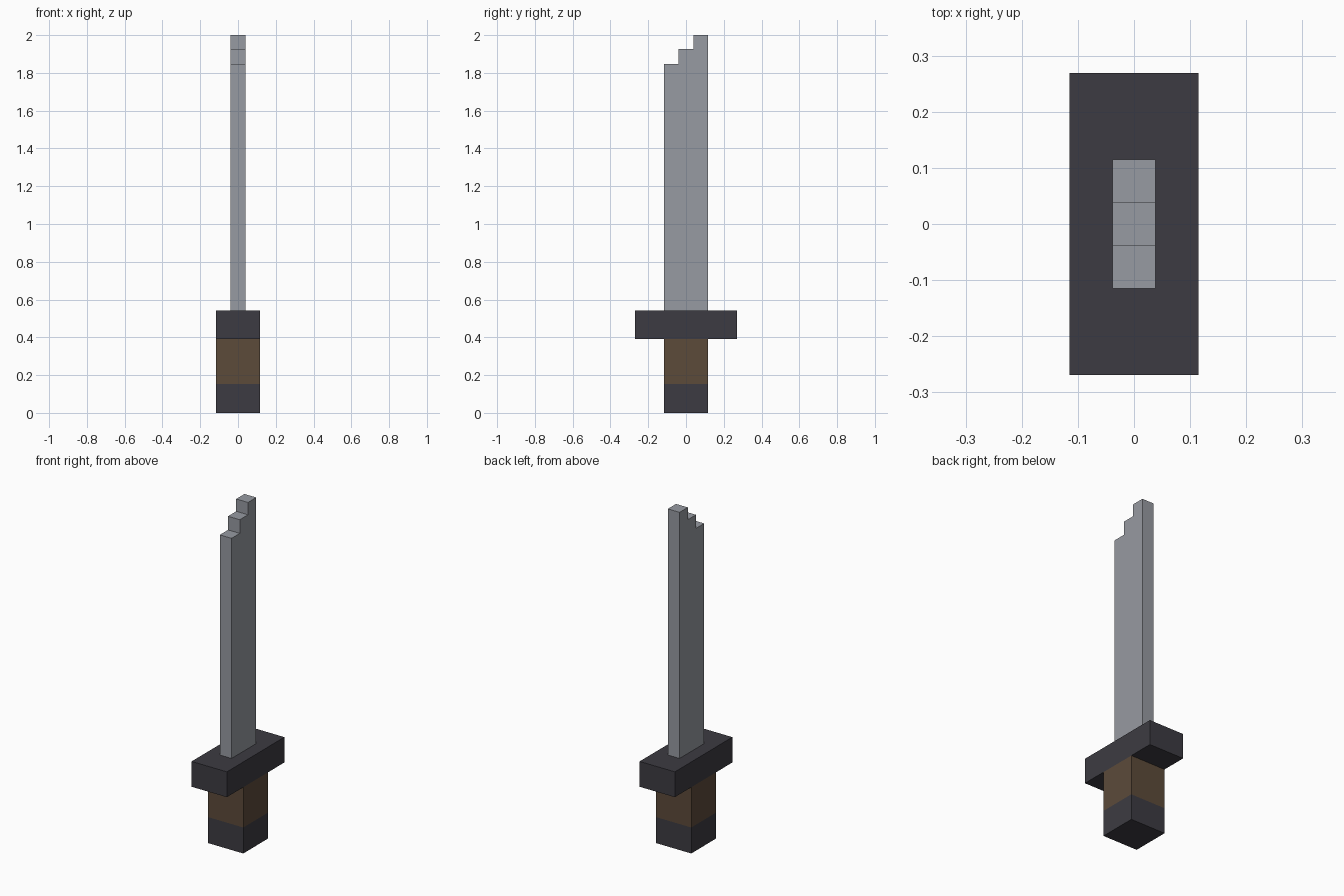
import bpy
import bmesh

cube = bpy.data.objects.get("Cube")
if cube:
    bpy.data.objects.remove(cube, do_unlink=True)

U = 2 / 26  # one block unit


def material(name, rgb):
    mat = bpy.data.materials.new(name)
    mat.use_nodes = True
    mat.diffuse_color = (*rgb, 1)
    mat.node_tree.nodes["Principled BSDF"].inputs["Base Color"].default_value = (*rgb, 1)
    return mat


def extruded(name, profile, width, mat):
    """Extrude a side profile of (y, z) points across x, centred on x = 0."""
    bm = bmesh.new()
    face = bm.faces.new([bm.verts.new((-width / 2, y, z)) for y, z in profile])
    moved = bmesh.ops.extrude_face_region(bm, geom=[face])["geom"]
    bmesh.ops.translate(bm, vec=(width, 0, 0),
                        verts=[v for v in moved if isinstance(v, bmesh.types.BMVert)])
    bmesh.ops.recalc_face_normals(bm, faces=bm.faces)
    mesh = bpy.data.meshes.new(name)
    bm.to_mesh(mesh)
    bm.free()
    mesh.materials.append(mat)
    obj = bpy.data.objects.new(name, mesh)
    bpy.context.collection.objects.link(obj)
    return obj


def block(name, width, depth, bottom, top, mat):
    d = depth / 2
    return extruded(name, [(-d, bottom), (d, bottom), (d, top), (-d, top)], width, mat)


steel = material("steel grey", (0.31, 0.325, 0.36))
dark = material("dark iron", (0.046, 0.044, 0.054))
leather = material("brown leather", (0.107, 0.069, 0.042))

# Handle and guard
block("pommel", 3 * U, 3 * U, 0, 2 * U, dark)
block("grip", 3 * U, 3 * U, 2 * U, 5.1 * U, leather)
block("guard", 3 * U, 7 * U, 5.1 * U, 7.05 * U, dark)

# Blade with a stepped tip that rises towards the back
edge, step = 1.5 * U, 0.5 * U
base, low, mid, tip = 7.05 * U, 24 * U, 25.05 * U, 26 * U
extruded("blade", [(-edge, base), (edge, base), (edge, tip), (step, tip),
                   (step, mid), (-step, mid), (-step, low), (-edge, low)], U, steel)
